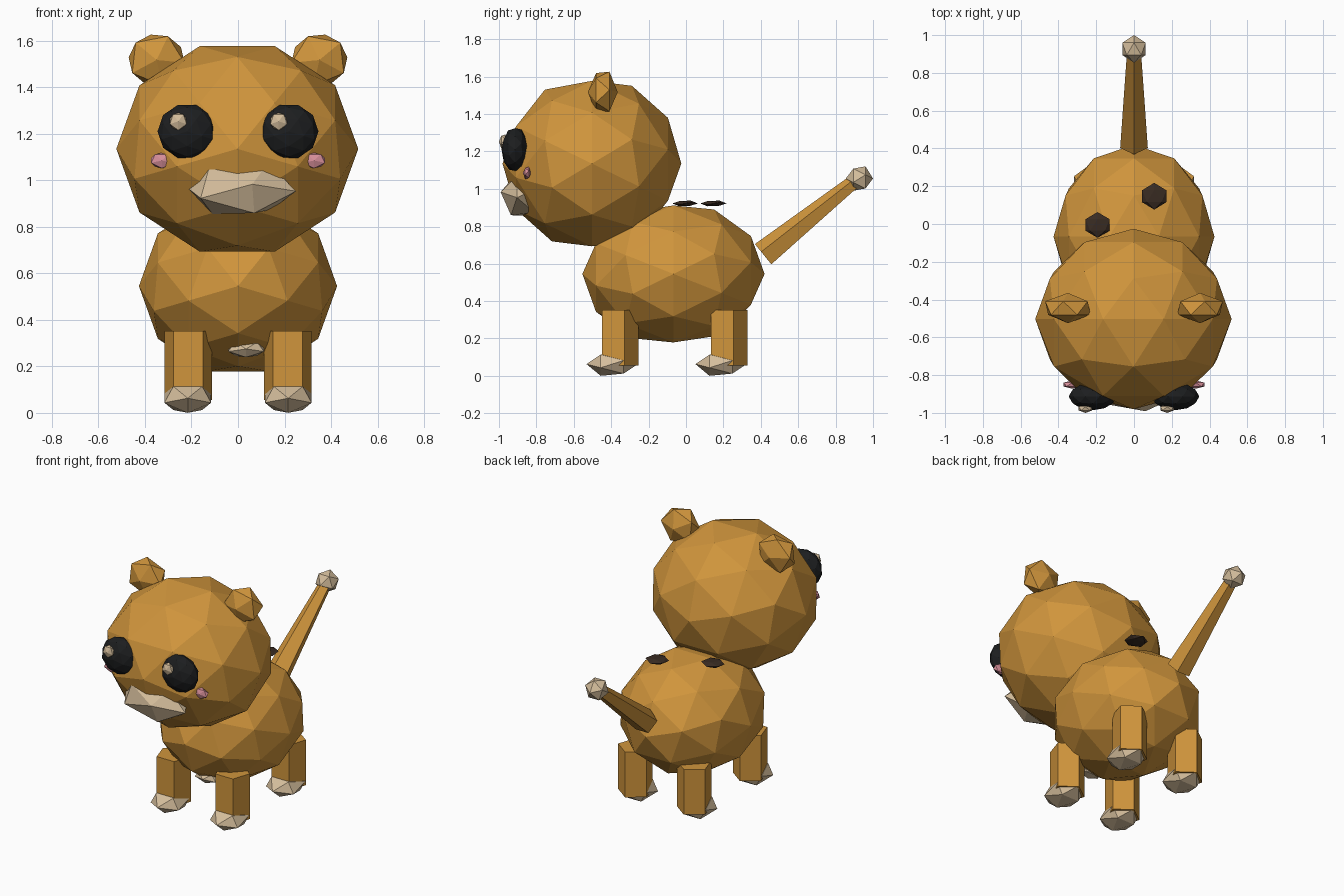
import bpy, bmesh, math
from mathutils import Matrix, Vector

if "Cube" in bpy.data.objects:
    bpy.data.objects.remove(bpy.data.objects["Cube"])


def material(name, rgb):
    m = bpy.data.materials.new(name)
    m.diffuse_color = (*rgb, 1)
    m.use_nodes = True
    m.node_tree.nodes["Principled BSDF"].inputs["Base Color"].default_value = m.diffuse_color
    return m


ORANGE = material("orange fur", (0.63, 0.30, 0.045))
CREAM = material("cream", (0.66, 0.51, 0.33))
BLACK = material("eye black", (0.012, 0.013, 0.014))
PINK = material("cheek pink", (0.67, 0.27, 0.32))
BROWN = material("spot brown", (0.04, 0.024, 0.016))

# turns the ball so that its pole points along y
POLE_Y = Matrix(((0, 1, 0, 0), (0, 0, 1, 0), (1, 0, 0, 0), (0, 0, 0, 1)))


def add_object(name, bm, mat):
    bmesh.ops.recalc_face_normals(bm, faces=bm.faces)
    me = bpy.data.meshes.new(name)
    bm.to_mesh(me)
    bm.free()
    me.materials.append(mat)
    ob = bpy.data.objects.new(name, me)
    bpy.context.collection.objects.link(ob)
    return ob


def ball(name, centre, radii, mat, detail=1, roll=0, yaw=0, pitch=0):
    """Faceted ball, turned (degrees) before it is stretched."""
    bm = bmesh.new()
    bmesh.ops.create_icosphere(bm, subdivisions=detail, radius=1)
    turn = (Matrix.Rotation(math.radians(yaw), 4, 'Z')
            @ Matrix.Rotation(math.radians(pitch), 4, 'X')
            @ Matrix.Rotation(math.radians(roll), 4, 'Y'))
    bm.transform(Matrix.Translation(centre) @ Matrix.Diagonal((*radii, 1)) @ turn @ POLE_Y)
    return add_object(name, bm, mat)


def prism(name, start, end, r1, r2, apex, mat):
    """Five-sided tapered bar with one corner facing the apex direction."""
    start, end = Vector(start), Vector(end)
    axis = (end - start).normalized()
    u = Vector(apex)
    u = (u - axis * u.dot(axis)).normalized()
    v = axis.cross(u)
    bm = bmesh.new()
    rings = []
    for p, r in ((start, r1), (end, r2)):
        angles = [i * math.tau / 5 for i in range(5)]
        rings.append([bm.verts.new(p + r * (u * math.cos(a) + v * math.sin(a))) for a in angles])
    for i in range(5):
        j = (i + 1) % 5
        bm.faces.new((rings[0][i], rings[0][j], rings[1][j], rings[1][i]))
    bm.faces.new(rings[0])
    bm.faces.new(rings[1])
    return add_object(name, bm, mat)


# body and head
ball("body", (0, -0.067, 0.545), (0.426, 0.487, 0.385), ORANGE, 2)
ball("head", (-0.003, -0.503, 1.135), (0.52, 0.478, 0.465), ORANGE, 2)

# muzzle and belly patch
ball("muzzle", (0.01, -0.87, 0.965), (0.25, 0.125, 0.13), CREAM, 1, roll=-8, yaw=12, pitch=-8)
ball("belly_patch", (0.035, -0.365, 0.275), (0.09, 0.055, 0.04), CREAM)

# parts in left and right pairs
for side, s in (("left", -1), ("right", 1)):
    ball("ear_" + side, (s * 0.35, -0.445, 1.517), (0.135, 0.08, 0.125), ORANGE, roll=s * 12)
    ball("eye_" + side, (s * 0.219, -0.913, 1.21), (0.127, 0.073, 0.12), BLACK, 2)
    ball("cheek_" + side, (s * 0.327, -0.85, 1.085), (0.055, 0.022, 0.037), PINK)
    for end, y in (("front", -0.362), ("back", 0.22)):
        prism(f"{end}_leg_{side}", (s * 0.214, y, 0.055), (s * 0.214, y, 0.353),
              0.108, 0.108, (0, 1, 0), ORANGE)
        ball(f"{end}_paw_{side}", (s * 0.216, y - 0.033, 0.063), (0.118, 0.137, 0.07), CREAM)

# eye highlights, both on the same side of each eye
for side, x in (("left", -0.257), ("right", 0.175)):
    ball("eye_highlight_" + side, (x, -0.977, 1.253), (0.042, 0.023, 0.042), CREAM)

# tail with a round tip
prism("tail", (0, 0.417, 0.645), (0, 0.905, 1.04), 0.077, 0.04, (0, -0.6, 0.75), ORANGE)
ball("tail_tip", (0, 0.927, 1.055), (0.073, 0.073, 0.073), CREAM)

# flat spots above the back
ball("back_spot_1", (-0.193, -0.005, 0.922), (0.075, 0.068, 0.017), BROWN)
ball("back_spot_2", (0.107, 0.147, 0.922), (0.075, 0.071, 0.017), BROWN)
